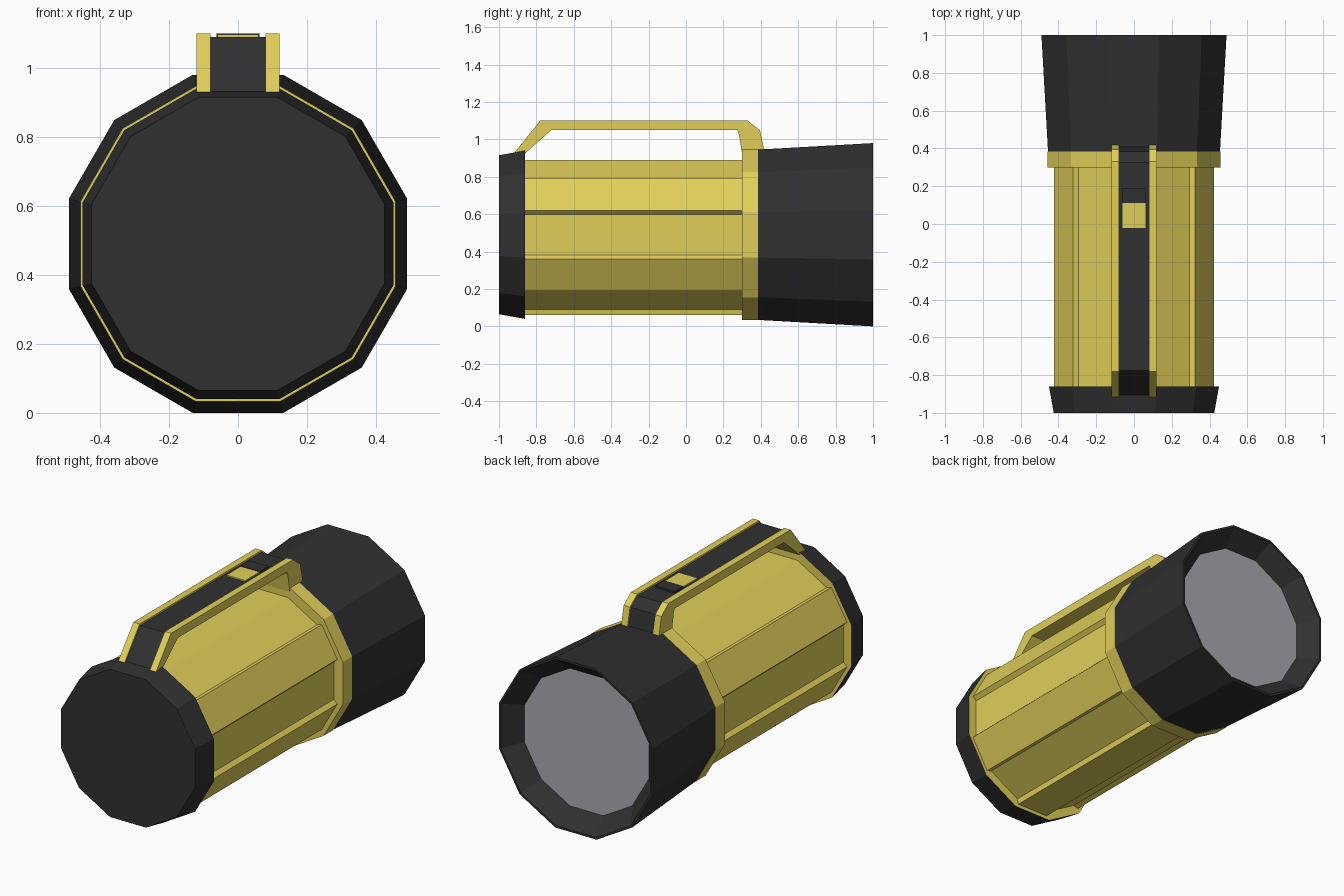
import bpy, bmesh, math

if "Cube" in bpy.data.objects:
    bpy.data.objects.remove(bpy.data.objects["Cube"])

CZ = 0.49  # height of the torch axis


def material(name, rgb):
    m = bpy.data.materials.new(name)
    lin = [((c / 255 + 0.055) / 1.055) ** 2.4 for c in rgb]
    m.diffuse_color = (*lin, 1)
    m.use_nodes = True
    m.node_tree.nodes["Principled BSDF"].inputs["Base Color"].default_value = m.diffuse_color
    return m


YELLOW = material("yellow plastic", (224, 207, 90))
BLACK = material("black rubber", (48, 48, 49))
GREY = material("grey lens", (168, 168, 178))


def loft(name, rings, mats, rule=None):
    """Skin closed rings of equal point count, cap both ends, colour by rule."""
    bm = bmesh.new()
    loops = [[bm.verts.new(p) for p in r] for r in rings]
    n = len(loops[0])
    for s, (a, b) in enumerate(zip(loops, loops[1:])):
        for i in range(n):
            j = (i + 1) % n
            f = bm.faces.new((a[i], a[j], b[j], b[i]))
            f.material_index = rule(s, i) if rule else 0
    first, last = bm.faces.new(loops[0]), bm.faces.new(loops[-1])
    if rule:
        first.material_index, last.material_index = rule("first", 0), rule("last", 0)
    bmesh.ops.recalc_face_normals(bm, faces=bm.faces)
    me = bpy.data.meshes.new(name)
    bm.to_mesh(me)
    bm.free()
    for m in mats:
        me.materials.append(m)
    ob = bpy.data.objects.new(name, me)
    bpy.context.collection.objects.link(ob)
    return ob


def twelve(y, apothem):
    """Twelve-sided ring with flats at top, bottom and sides."""
    r = apothem / math.cos(math.radians(15))
    return [(r * math.cos(math.radians(15 + 30 * k)), y,
             CZ + r * math.sin(math.radians(15 + 30 * k))) for k in range(12)]


# Barrel: recessed twelve-sided core with alternate raised panels
def barrel_ring(y):
    core = twelve(y, 0.40)
    pts = []
    for k in range(12):
        pts.append(core[k - 1])
        if k % 2 and k != 3:  # the panel below the handle stays low
            a = math.radians(30 * k)
            for t in (-0.10, 0.10):
                pts.append((0.43 * math.cos(a) - t * math.sin(a), y,
                            CZ + 0.43 * math.sin(a) + t * math.cos(a)))
    return pts


loft("barrel", [barrel_ring(-0.87), barrel_ring(0.31)], [YELLOW])

# Collar between barrel and head
loft("collar", [twelve(0.30, 0.457), twelve(0.385, 0.457)], [YELLOW])

# End cap, with a yellow face towards the barrel
loft("end_cap", [twelve(-1, 0.425), twelve(-0.86, 0.45)], [BLACK, YELLOW],
     lambda s, i: 1 if s == "last" else 0)

# Flared head with a sloping recess for the lens
loft("head", [twelve(0.38, 0.455), twelve(1, 0.49), twelve(1, 0.478),
              twelve(0.895, 0.392)], [BLACK])
loft("lens", [twelve(0.896, 0.392), twelve(0.903, 0.396)], [GREY])

# Handle: channel section swept along the side outline, black channel floor
outer = [(-0.92, 0.925), (-0.78, 1.10), (0.33, 1.10), (0.395, 1.05), (0.42, 0.935)]
inner = [(-0.86, 0.925), (-0.72, 1.05), (0.275, 1.05), (0.282, 1.03), (0.30, 0.925)]
floor = [(-0.91, 0.925), (-0.775, 1.09), (0.326, 1.09), (0.385, 1.045), (0.41, 0.935)]
sections = []
for o, n, f in zip(outer, inner, floor):
    half = [(0.12, n), (0.12, o), (0.08, o), (0.08, f)]
    sections.append([(x, *p) for x, p in half] +
                    [(-x, *p) for x, p in reversed(half)])
loft("handle", sections, [YELLOW, BLACK], lambda s, i: 1 if i == 3 else 0)


# Switch on the handle
def block(name, hx, y0, y1, z0, z1, mat):
    rect = [(-hx, z0), (hx, z0), (hx, z1), (-hx, z1)]
    loft(name, [[(x, y, z) for x, z in rect] for y in (y0, y1)], [mat])


block("switch_base", 0.062, 0.11, 0.19, 1.08, 1.10, BLACK)
block("switch_button", 0.06, -0.02, 0.11, 1.08, 1.097, YELLOW)
